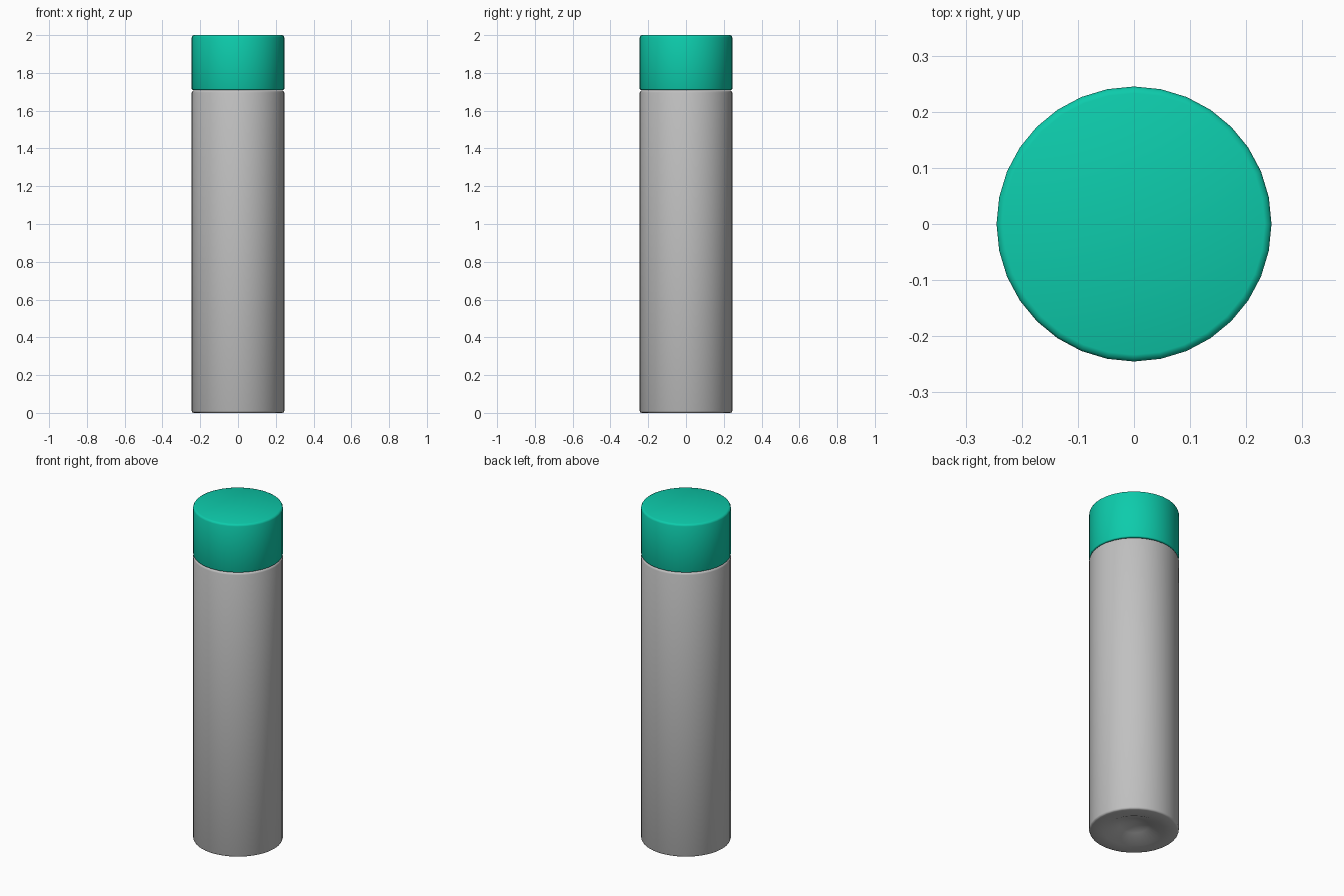
import bpy
import bmesh
import math

SIDES = 32
R = 0.245

default = bpy.data.objects.get("Cube")
if default:
    bpy.data.objects.remove(default, do_unlink=True)


def material(name, color):
    m = bpy.data.materials.new(name)
    m.use_nodes = True
    m.diffuse_color = color
    m.node_tree.nodes["Principled BSDF"].inputs["Base Color"].default_value = color
    return m


def lathe(name, profile, mat):
    """Spin an (r, z) profile about z; the ends lie on the axis."""
    bm = bmesh.new()
    verts = [bm.verts.new((r, 0, z)) for r, z in profile]
    edges = [bm.edges.new(pair) for pair in zip(verts, verts[1:])]
    bmesh.ops.spin(bm, geom=verts + edges, cent=(0, 0, 0), axis=(0, 0, 1),
                   angle=math.tau, steps=SIDES, use_merge=True)
    bmesh.ops.remove_doubles(bm, verts=bm.verts, dist=0.0005)
    bmesh.ops.recalc_face_normals(bm, faces=bm.faces)
    mesh = bpy.data.meshes.new(name)
    bm.to_mesh(mesh)
    bm.free()
    mesh.materials.append(mat)
    obj = bpy.data.objects.new(name, mesh)
    bpy.context.collection.objects.link(obj)
    bpy.ops.object.select_all(action="DESELECT")
    obj.select_set(True)
    bpy.context.view_layer.objects.active = obj
    bpy.ops.object.shade_smooth_by_angle(angle=math.radians(50))
    return obj


def rounded(r, z, size, start):
    """Two-step rounded corner; start is the first angle in degrees.
    r, z is the outer corner, turned counter-clockwise in the r-z plane."""
    side = -1 if start < 0 else 1
    return [(r - size + size * math.cos(math.radians(a)),
             z - side * size + size * math.sin(math.radians(a)))
            for a in (start, start + 45, start + 90)]


grey = material("brushed grey", (0.53, 0.53, 0.53, 1))
teal = material("teal", (0.004, 0.60, 0.41, 1))

# Bottle body with a shallow conical dimple in its base
lathe("bottle_body",
      [(0, 0.06), (0.08, 0.034), (0.165, 0)]
      + rounded(R, 0, 0.01, -90) + rounded(R, 1.708, 0.012, 0)
      + [(0, 1.708)], grey)

# Screw cap
lathe("bottle_cap",
      [(0, 1.71)] + rounded(R, 1.71, 0.006, -90)
      + rounded(R, 2.0, 0.012, 0) + [(0, 2.0)], teal)
